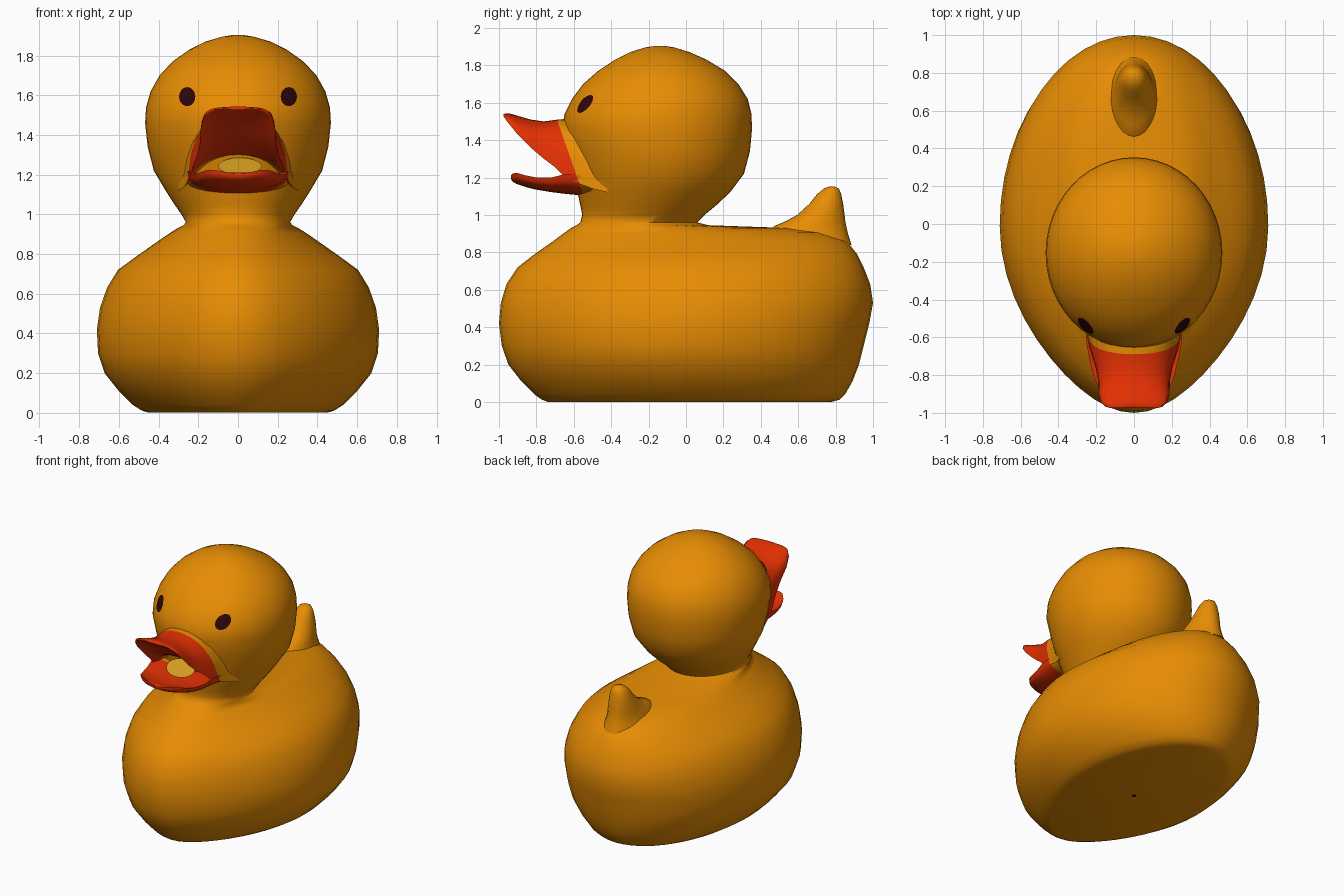
import bpy
import bmesh
from math import sin, cos, tau, pi, radians
from mathutils import Vector, Matrix
from mathutils.bvhtree import BVHTree

default_cube = bpy.data.objects.get("Cube")
if default_cube:
    bpy.data.objects.remove(default_cube, do_unlink=True)


def make_material(name, colour):
    mat = bpy.data.materials.new(name)
    mat.use_nodes = True
    mat.diffuse_color = (*colour, 1)
    mat.node_tree.nodes["Principled BSDF"].inputs["Base Color"].default_value = (*colour, 1)
    return mat


orange = make_material("warm orange", (0.8, 0.265, 0.001))
red = make_material("beak red", (0.78, 0.03, 0.001))
dark = make_material("dark maroon", (0.025, 0.002, 0.003))
yellow = make_material("mouth yellow", (0.65, 0.33, 0.015))


def finish(name, bm, mats, angle=45):
    """Turn a bmesh into a smooth shaded object."""
    mesh = bpy.data.meshes.new(name)
    bm.to_mesh(mesh)
    bm.free()
    for mat in mats:
        mesh.materials.append(mat)
    obj = bpy.data.objects.new(name, mesh)
    bpy.context.collection.objects.link(obj)
    bpy.ops.object.select_all(action="DESELECT")
    obj.select_set(True)
    bpy.context.view_layer.objects.active = obj
    bpy.ops.object.shade_smooth_by_angle(angle=radians(angle))
    return obj


def loft(rings):
    """Skin a list of closed rings and cap both ends with a fan."""
    bm = bmesh.new()
    loops = [[bm.verts.new(p) for p in ring] for ring in rings]
    count = len(loops[0])
    for low, high in zip(loops, loops[1:]):
        for i in range(count):
            j = (i + 1) % count
            bm.faces.new((low[i], low[j], high[j], high[i]))
    for loop in (loops[0], loops[-1]):
        centre = sum((v.co for v in loop), Vector()) / count
        tip = bm.verts.new(centre)
        for i in range(count):
            bm.faces.new((loop[i], loop[(i + 1) % count], tip))
    bmesh.ops.recalc_face_normals(bm, faces=bm.faces[:])
    return bm


def flat_oval(z, front, back, half_width, count=48, pinch=0):
    """Horizontal oval between two y limits, narrowed at the front by pinch."""
    mid, reach = (front + back) / 2, (back - front) / 2
    ring = []
    for i in range(count):
        c, s = cos(tau * i / count), sin(tau * i / count)
        ring.append((half_width * c * (1 - pinch * min(s, 0) ** 2), mid + reach * s, z))
    return ring


# Body, neck and head as one skin: height, front, back, half width
body_profile = [
    (0.001, -0.74, 0.78, 0.45), (0.012, -0.77, 0.82, 0.485), (0.04, -0.81, 0.85, 0.53),
    (0.11, -0.88, 0.89, 0.60), (0.2, -0.95, 0.925, 0.672), (0.3, -0.985, 0.95, 0.705),
    (0.42, -1, 0.98, 0.711), (0.53, -0.99, 1, 0.695), (0.63, -0.96, 0.985, 0.66),
    (0.72, -0.9, 0.95, 0.605), (0.79, -0.81, 0.915, 0.51), (0.86, -0.71, 0.86, 0.41),
    (0.905, -0.65, 0.75, 0.345), (0.93, -0.615, 0.55, 0.305), (0.945, -0.585, 0.12, 0.275),
    (0.96, -0.565, 0.06, 0.262), (1, -0.555, 0.10, 0.285), (1.05, -0.565, 0.16, 0.32),
    (1.12, -0.58, 0.235, 0.365), (1.22, -0.60, 0.31, 0.424), (1.34, -0.63, 0.342, 0.455),
    (1.46, -0.66, 0.353, 0.468), (1.54, -0.65, 0.35, 0.463), (1.62, -0.61, 0.33, 0.44),
    (1.7, -0.55, 0.28, 0.395), (1.77, -0.47, 0.21, 0.33), (1.83, -0.38, 0.11, 0.245),
    (1.87, -0.30, 0.02, 0.165), (1.895, -0.22, -0.06, 0.08), (1.903, -0.17, -0.11, 0.03),
]
rings = [flat_oval(*row, pinch=0.24 if row[0] < 0.8 else 0.1 if row[0] < 0.9 else 0)
         for row in body_profile]
body = finish("body_and_head", loft(rings), [orange], 80)

# Upturned tail with a long low root running into the back
tail_profile = [
    (0.84, 0.4, 0.885, 0.15), (0.9, 0.43, 0.866, 0.125), (0.94, 0.47, 0.857, 0.112),
    (0.965, 0.53, 0.852, 0.104), (1, 0.595, 0.848, 0.095), (1.06, 0.66, 0.84, 0.078),
    (1.11, 0.7, 0.83, 0.062), (1.14, 0.735, 0.818, 0.042), (1.152, 0.765, 0.795, 0.016),
]
finish("tail", loft([flat_oval(*row, count=24) for row in tail_profile]), [orange], 80)


def bill_section(y, half_width, rim, crown, hollow, steps=14):
    """Arch from rim to crown, closed by a shallower arch on the inside."""
    ring = []
    for i in range(steps + 1):
        a = pi * i / steps
        ring.append((half_width * cos(a), y, rim + (crown - rim) * max(sin(a), 0) ** 0.7))
    for i in range(1, steps):
        a = pi * (1 - i / steps)
        ring.append((half_width * 0.93 * cos(a), y, rim + (hollow - rim) * sin(a)))
    return ring


def bill(name, profile):
    """Red bill half whose root, behind a slanted cut, is skin coloured."""
    bm = loft([bill_section(*row) for row in profile])
    edge, slant = Vector((0, -0.69, 1.51)), Vector((0, 0.37, 0.13))
    bmesh.ops.bisect_plane(bm, geom=bm.verts[:] + bm.edges[:] + bm.faces[:],
                           plane_co=edge, plane_no=slant)
    for face in bm.faces:
        face.material_index = int((face.calc_center_median() - edge).dot(slant) > 0)
    finish(name, bm, [red, orange], 60)


# Bill halves: y, half width, rim height, crown height, hollow height
bill("upper_bill", [
    (-0.42, 0.30, 1.12, 1.51, 1.2), (-0.5, 0.27, 1.14, 1.515, 1.24),
    (-0.58, 0.252, 1.17, 1.515, 1.29), (-0.65, 0.237, 1.205, 1.513, 1.31),
    (-0.7, 0.222, 1.255, 1.508, 1.33), (-0.76, 0.203, 1.3, 1.5, 1.365),
    (-0.83, 0.19, 1.36, 1.51, 1.43), (-0.9, 0.188, 1.43, 1.53, 1.485),
    (-0.945, 0.175, 1.485, 1.543, 1.515), (-0.968, 0.15, 1.515, 1.543, 1.525),
    (-0.975, 0.12, 1.528, 1.538, 1.532),
])
bill("lower_bill", [
    (-0.44, 0.27, 1.19, 1.09, 1.18), (-0.56, 0.256, 1.21, 1.105, 1.2),
    (-0.64, 0.25, 1.22, 1.112, 1.19), (-0.72, 0.235, 1.2, 1.122, 1.18),
    (-0.8, 0.215, 1.2, 1.135, 1.18), (-0.86, 0.19, 1.212, 1.15, 1.19),
    (-0.905, 0.15, 1.225, 1.165, 1.205), (-0.927, 0.105, 1.222, 1.178, 1.21),
    (-0.935, 0.06, 1.212, 1.19, 1.205),
])


def flat_disc(name, radius, mat, matrix):
    """Flat painted disc set in place by a matrix."""
    bm = bmesh.new()
    bmesh.ops.create_circle(bm, cap_ends=True, segments=20, radius=radius, matrix=matrix)
    return finish(name, bm, [mat])


# Pale floor of the mouth, and the air hole under the base
tilt = Matrix.Translation((0.01, -0.68, 1.243)) @ Matrix.Rotation(radians(36), 4, "X")
flat_disc("mouth_floor", 0.1, yellow, tilt @ Matrix.Diagonal((1.1, 0.72, 1, 1)))
flat_disc("air_hole", 0.016, dark, Matrix.Rotation(pi, 4, "X"))

# Painted eyes laid on the face
skin = BVHTree.FromPolygons([v.co for v in body.data.vertices],
                            [p.vertices[:] for p in body.data.polygons])


def painted_eye(name, x, z=1.593, half_width=0.041, half_height=0.048, rows=4, count=20):
    bm = bmesh.new()

    def spot(r, i):
        a = tau * i / count
        start = Vector((x + half_width * r / rows * cos(a), -2,
                        z + half_height * r / rows * sin(a)))
        return bm.verts.new(skin.ray_cast(start, Vector((0, 1, 0)))[0] - Vector((0, 0.006, 0)))

    centre, inner = spot(0, 0), None
    for r in range(1, rows + 1):
        ring = [spot(r, i) for i in range(count)]
        for i in range(count):
            j = (i + 1) % count
            if inner:
                bm.faces.new((inner[i], ring[i], ring[j], inner[j]))
            else:
                bm.faces.new((centre, ring[i], ring[j]))
        inner = ring
    finish(name, bm, [dark])


painted_eye("left_eye", 0.256)
painted_eye("right_eye", -0.256)
